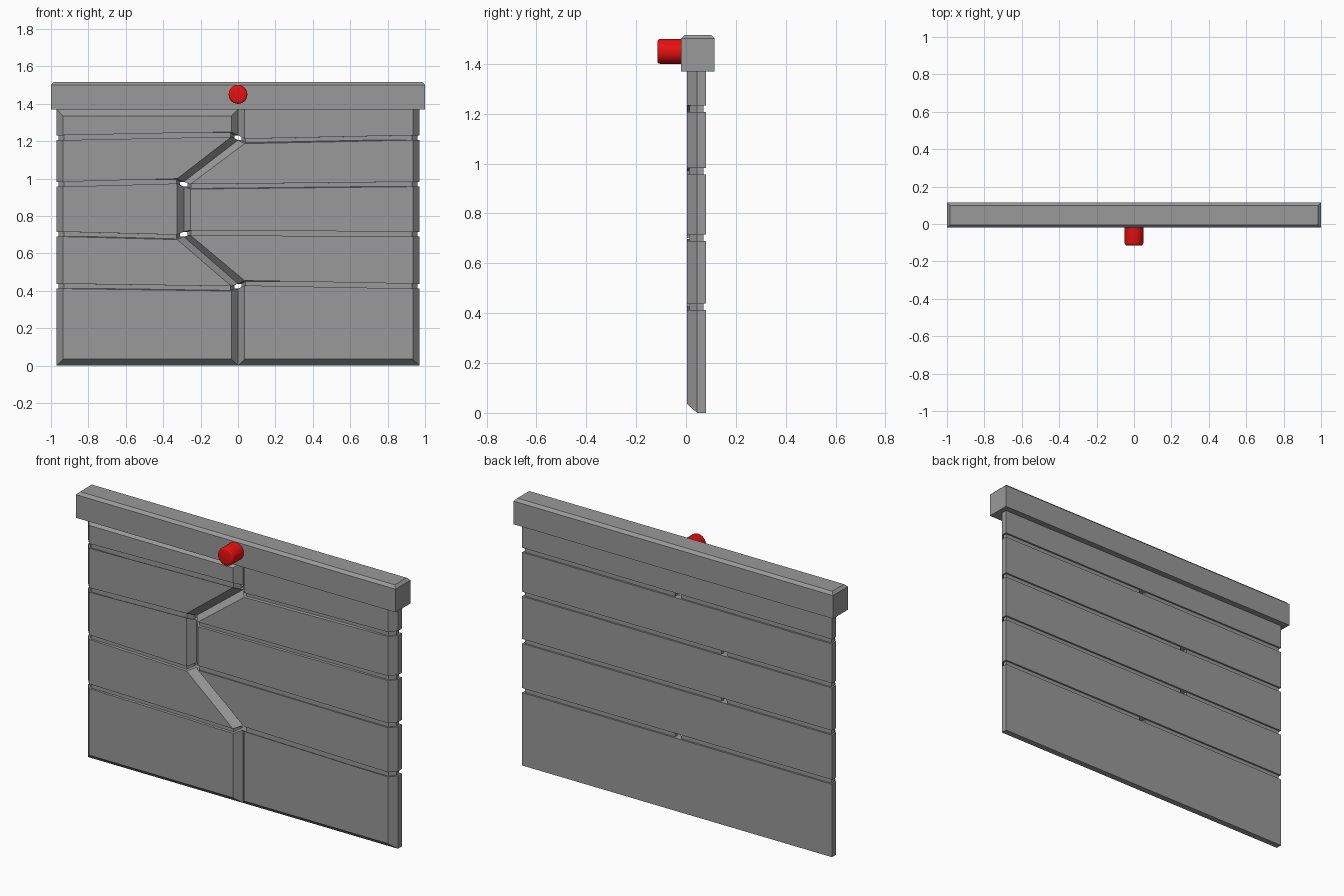
import bpy
import bmesh
from mathutils import Matrix

if "Cube" in bpy.data.objects:
    bpy.data.objects.remove(bpy.data.objects["Cube"], do_unlink=True)


def material(name, rgb):
    m = bpy.data.materials.new(name)
    m.use_nodes = True
    m.diffuse_color = (*rgb, 1)
    m.node_tree.nodes["Principled BSDF"].inputs["Base Color"].default_value = (*rgb, 1)
    return m


GREY = material("steel grey", (0.32, 0.32, 0.32))
RED = material("signal red", (0.8, 0.005, 0.005))


def make(name, bm, mat):
    bmesh.ops.recalc_face_normals(bm, faces=bm.faces)
    mesh = bpy.data.meshes.new(name)
    bm.to_mesh(mesh)
    bm.free()
    mesh.materials.append(mat)
    obj = bpy.data.objects.new(name, mesh)
    bpy.context.collection.objects.link(obj)
    return obj


def loft(name, rings, mat):
    """Solid through rings of (y, [(x, z), ...]) outlines."""
    bm = bmesh.new()
    loops = [[bm.verts.new((x, y, z)) for x, z in pts] for y, pts in rings]
    n = len(loops[0])
    for a, b in zip(loops, loops[1:]):
        for i in range(n):
            j = (i + 1) % n
            bm.faces.new((a[i], a[j], b[j], b[i]))
    bm.faces.new(loops[0])
    bm.faces.new(loops[-1])
    return make(name, bm, mat)


FRONT, MID, BACK = 0.005, 0.045, 0.08
CH = 0.035        # chamfer width
GAP = 0.013       # half height of a groove
EDGE = 0.97       # outer edge of the door
SEAM_X = [0, 0, -0.29, -0.29, 0, 0]
SEAM_Z = [0, 0.425, 0.703, 0.97, 1.219, 1.37]

# Height of the grooves where they meet the chamfered seam
FACE_Z = {"right": [CH, 0.412, 0.687, 0.987, 1.237, 1.37 - CH],
          "left": [CH, 0.442, 0.711, 0.957, 1.2, 1.37]}

# Door leaves: stacked panels with a zigzag meeting edge
for side, s in (("right", -1), ("left", 1)):
    for i in range(5):
        lo = GAP if i else 0
        hi = GAP if i < 4 else 0
        xa, xb = SEAM_X[i], SEAM_X[i + 1]
        za, zb = SEAM_Z[i] + lo, SEAM_Z[i + 1] - hi
        fa, fb = FACE_Z[side][i] + lo, FACE_Z[side][i + 1] - hi
        outer_a = za if i else CH
        outer_b = fb if i == 4 else zb
        outline = [(s * EDGE, za), (xa, za), (xb, zb), (s * EDGE, zb)]
        off = s * CH
        face = [(s * EDGE - off, outer_a), (xa + off, fa),
                (xb + off, fb), (s * EDGE - off, outer_b)]
        loft(f"{side}_door_panel_{i + 1}",
             [(BACK, outline), (MID, outline), (FRONT, face)], GREY)

    # Recessed strips that close the grooves
    for i in range(1, 5):
        x, z, f = SEAM_X[i], SEAM_Z[i], FACE_Z[side][i]
        end, inner = s * (EDGE - 0.01), x + s * 0.02
        h = GAP + 0.012
        back = [(end, z - h), (inner, z - h), (inner, z + h), (end, z + h)]
        end, inner = s * (EDGE - CH - 0.005), x + s * (CH + 0.005)
        front = [(end, z - h), (inner, f - h), (inner, f + h), (end, z + h)]
        loft(f"{side}_groove_strip_{i}",
             [(BACK - 0.01, back), (MID, back), (FRONT + 0.01, front)], GREY)

# Header beam with a chamfered top rim
bm = bmesh.new()
bmesh.ops.create_cube(bm, size=1, matrix=Matrix.Translation((0, 0.0475, 1.443))
                      @ Matrix.Diagonal((2, 0.135, 0.146, 1)))
top = [e for e in bm.edges if all(v.co.z > 1.5 for v in e.verts)]
bmesh.ops.bevel(bm, geom=top, offset=0.015, segments=1, affect="EDGES")
make("header_beam", bm, GREY)

# Warning lamp on the header
bm = bmesh.new()
bmesh.ops.create_cone(bm, cap_ends=True, segments=32, radius1=0.05, radius2=0.05,
                      depth=0.115, matrix=Matrix.Translation((0, -0.0575, 1.45))
                      @ Matrix.Rotation(1.570796, 4, "X"))
rim = [e for e in bm.edges if all(v.co.y < -0.1 for v in e.verts)]
bmesh.ops.bevel(bm, geom=rim, offset=0.012, segments=3, profile=0.5, affect="EDGES")
lamp = make("warning_lamp", bm, RED)
bpy.ops.object.select_all(action="DESELECT")
bpy.context.view_layer.objects.active = lamp
lamp.select_set(True)
bpy.ops.object.shade_smooth_by_angle(angle=0.6)
